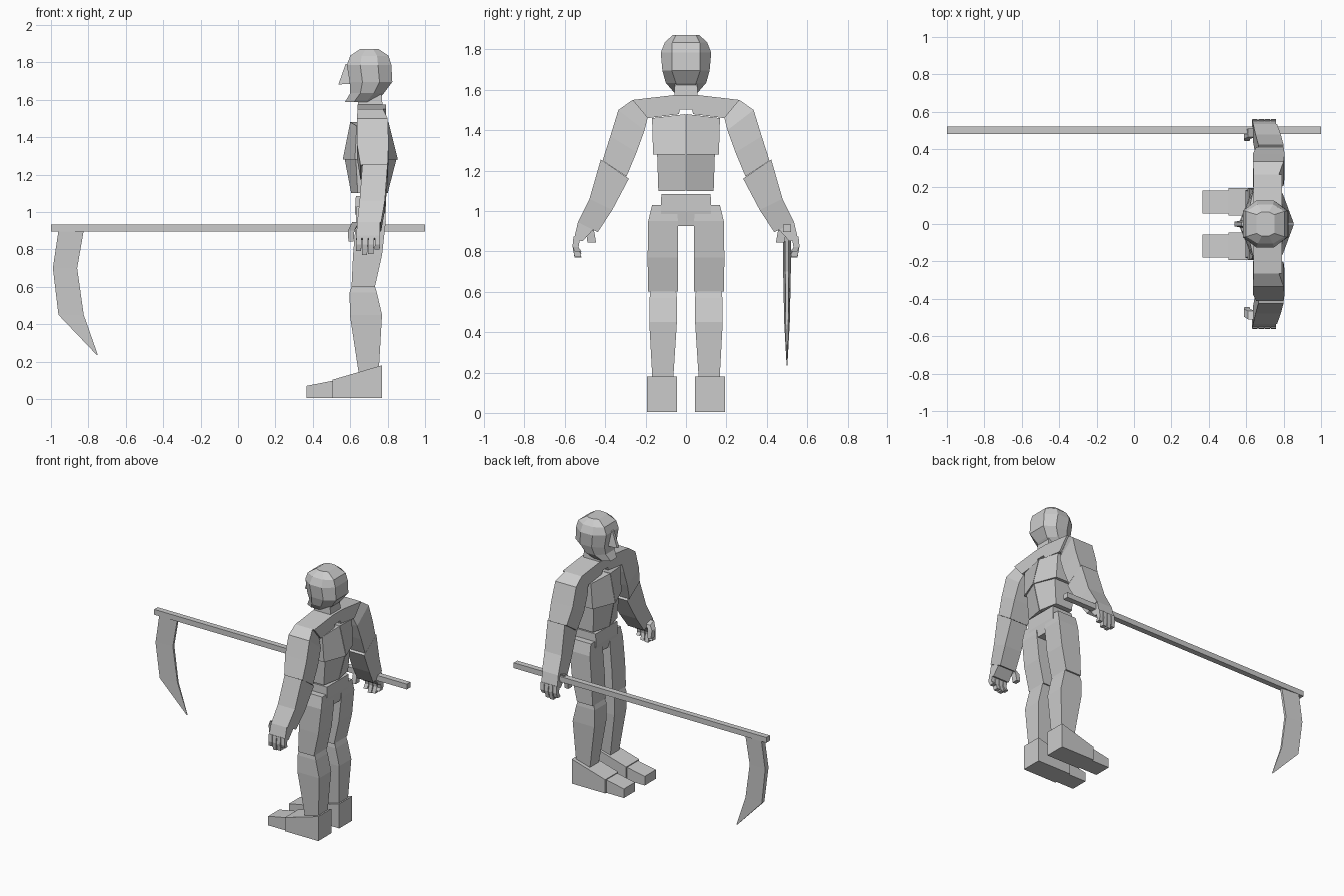
import bpy, bmesh

grey = bpy.data.materials.new("plain grey")
grey.diffuse_color = (0.6, 0.6, 0.6, 1)


def loft(name, rings):
    """Skin a list of equal-length point rings and cap both ends."""
    bm = bmesh.new()
    vs = [[bm.verts.new(p) for p in r] for r in rings]
    n = len(vs[0])
    for a, b in zip(vs, vs[1:]):
        for i in range(n):
            j = (i + 1) % n
            bm.faces.new((a[i], a[j], b[j], b[i]))
    bm.faces.new(vs[0])
    bm.faces.new(vs[-1])
    bmesh.ops.recalc_face_normals(bm, faces=bm.faces)
    me = bpy.data.meshes.new(name)
    bm.to_mesh(me)
    bm.free()
    me.materials.append(grey)
    ob = bpy.data.objects.new(name, me)
    bpy.context.collection.objects.link(ob)
    return ob


def column(name, rows, s=1):
    """Upright limb: rows of (z, x0, x1, y0, y1)."""
    return loft(name, [[(a, s * c, z), (b, s * c, z), (b, s * d, z), (a, s * d, z)]
                       for z, a, b, c, d in rows])


def limb(name, rows, s=1):
    """Slanted limb: rows of (outer y, outer z, inner y, inner z, x0, x1)."""
    return loft(name, [[(a, s * oy, oz), (b, s * oy, oz), (b, s * iy, iz), (a, s * iy, iz)]
                       for oy, oz, iy, iz, a, b in rows])


def ridged(name, rows, s):
    """Half torso slab with centre ridges: (centre z, side z, ridge front/back, side front/back, width)."""
    return loft(name, [[(f, s * .002, zc), (sf, s * w, zs), (sb, s * w, zs), (b, s * .002, zc)]
                       for zc, zs, f, b, sf, sb, w in rows])


for s, side in ((1, "right"), (-1, "left")):
    # Feet
    loft(side + "_toe", [[(x, s * y, z) for x, z in
                          ((.365, .005), (.365, .07), (.51, .098), (.51, .005))]
                         for y in (.055, .18)])
    loft(side + "_heel", [[(x, s * y, z) for x, z in
                           ((.505, .005), (.505, .103), (.77, .18), (.77, .005))]
                          for y in (.045, .192)])
    # Legs
    column(side + "_shin", [(.14, .645, .752, .065, .165), (.45, .598, .77, .045, .182),
                            (.57, .597, .742, .045, .18), (.61, .61, .73, .05, .175)], s)
    column(side + "_thigh", [(.6, .607, .732, .04, .188), (.77, .615, .77, .04, .19),
                             (.95, .63, .79, .04, .187), (1.03, .635, .785, .045, .168)], s)
    # Torso halves
    ridged(side + "_chest", [(1.28, 1.28, .56, .855, .625, .795, .163),
                             (1.48, 1.46, .60, .805, .635, .785, .168)], s)
    ridged(side + "_abdomen", [(1.1, 1.1, .605, .80, .64, .775, .137),
                               (1.285, 1.285, .57, .848, .63, .79, .143)], s)
    # Arms
    limb(side + "_upper_arm", [(.265, 1.55, .19, 1.46, .64, .775),
                               (.335, 1.50, .205, 1.40, .635, .80),
                               (.375, 1.37, .245, 1.29, .635, .805),
                               (.413, 1.25, .295, 1.17, .655, .80)], s)
    limb(side + "_forearm", [(.422, 1.255, .283, 1.16, .665, .80),
                             (.478, 1.06, .365, 1.005, .65, .785),
                             (.535, .945, .437, .895, .637, .765)], s)
    # Hand: palm, four bent fingers, thumb
    limb(side + "_palm", [(.535, .945, .46, .908, .637, .76),
                          (.555, .86, .512, .85, .632, .76)], s)
    for i, tip in enumerate((.79, .77, .775, .80)):
        x = .633 + i * .033
        limb(f"{side}_finger_{i + 1}", [(.557, .875, .525, .865, x, x + .028),
                                        (.562, .825, .532, .82, x, x + .028),
                                        (.552, tip, .518, tip, x - .003, x + .024)], s)
    limb(side + "_thumb", [(.51, .945, .465, .93, .61, .645),
                           (.495, .90, .455, .90, .588, .622),
                           (.488, .843, .445, .843, .59, .618)], s)

# Pelvis
column("pelvis", [(.925, .645, .78, -.115, .115), (1.0, .625, .79, -.125, .125),
                  (1.085, .63, .79, -.122, .122)])

# Shoulder yoke with a notch under the neck
half = [(.05, 1.575), (.265, 1.55), (.19, 1.46), (.035, 1.48), (.03, 1.502)]
outline = half + [(-y, z) for y, z in reversed(half)]
loft("shoulder_yoke", [[(x, y, z) for y, z in outline] for x in (.64, .79)])

# Neck
column("neck", [(1.54, .645, .775, -.06, .06), (1.63, .637, .768, -.055, .055)])

# Head: eight-sided rings (z, front, back, half width at middle, half width at ends)
rings = []
for z, f, b, w, e in ((1.588, .572, .735, .06, .035), (1.635, .60, .78, .10, .05),
                      (1.695, .597, .825, .117, .07), (1.785, .582, .82, .125, .07),
                      (1.835, .60, .805, .105, .068), (1.872, .655, .75, .065, .05)):
    m, n = f + (b - f) * .3, f + (b - f) * .7
    rings.append([(f, -e, z), (m, -w, z), (n, -w, z), (b, -e, z),
                  (b, e, z), (n, w, z), (m, w, z), (f, e, z)])
loft("head", rings)
loft("nose", [[(.62, -.028, 1.685), (.62, .028, 1.685), (.537, .012, 1.682), (.537, -.012, 1.682)],
              [(.61, -.02, 1.795), (.61, .02, 1.795), (.575, .01, 1.79), (.575, -.01, 1.79)]])

# Scythe pole
column("scythe_pole", [(.895, -1, 1, .48, .52), (.933, -1, 1, .48, .52)])

# Scythe blade: thick outer edge, thin inner edge
loft("scythe_blade", [[(a, .5 - t, z), (a, .5 + t, z), (b, .5 + t * .45, zb), (b, .5 - t * .45, zb)]
                      for z, zb, a, b, t in ((.90, .90, -.96, -.825, .019),
                                             (.70, .70, -.99, -.86, .019),
                                             (.45, .45, -.96, -.825, .014),
                                             (.235, .237, -.755, -.75, .002))])
